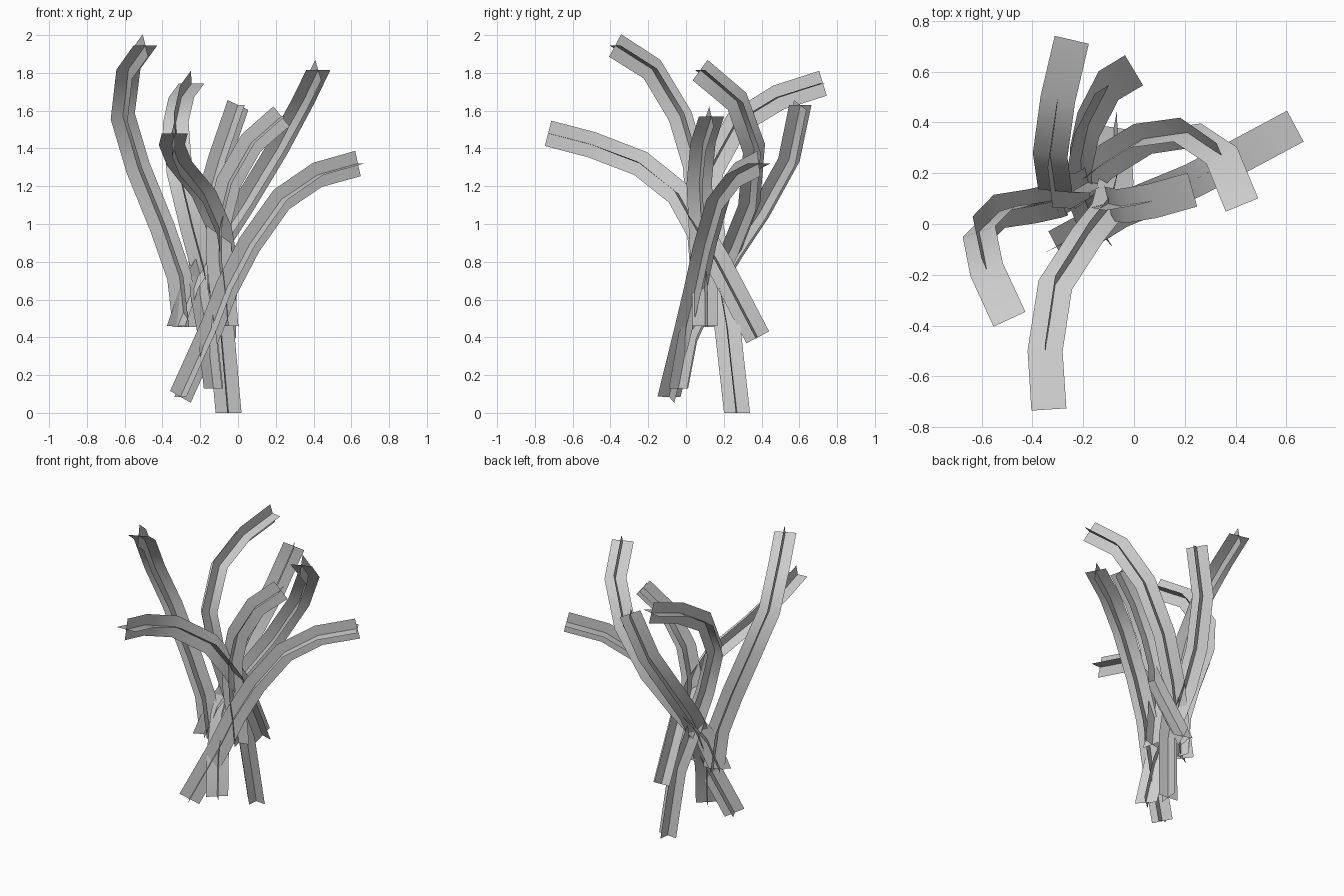
import bpy, bmesh
from mathutils import Vector

if "Cube" in bpy.data.objects:
    bpy.data.objects.remove(bpy.data.objects["Cube"])

HALF = 0.069  # half width of each blade

# Centre lines, listed from tip to base
STEMS = {
    "stem_left_tall": [(-.49, -.375, 1.945), (-.58, -.18, 1.82), (-.61, -.03, 1.57), (-.53, .05, 1.3),
                       (-.4, .07, .98), (-.31, .09, .72), (-.28, .1, .455)],
    "stem_right_tall": [(.425, .075, 1.815), (.345, .27, 1.65), (.21, .36, 1.4), (.035, .335, 1.11),
                        (-.12, .24, .87), (-.25, .13, .66), (-.32, .09, .46)],
    "stem_back_left": [(-.245, .725, 1.745), (-.3, .49, 1.67), (-.33, .27, 1.535), (-.31, .13, 1.28),
                       (-.24, .13, .99), (-.17, .17, .73), (-.09, .22, .45), (-.05, .27, 0)],
    "stem_back": [(0, .605, 1.63), (-.1, .545, 1.34), (-.18, .39, 1.06), (-.21, .25, .85),
                  (-.2, .11, .62), (-.16, .01, .4), (-.13, -.04, .13)],
    "stem_centre": [(.23, .135, 1.57), (.07, .09, 1.43), (-.05, .07, 1.22), (-.1, .08, 1.02),
                    (-.1, .09, .8), (-.08, .1, .63), (-.065, .1, .46)],
    "stem_right_low": [(.635, .385, 1.32), (.42, .27, 1.26), (.23, .17, 1.13), (.06, .1, .89),
                       (-.06, .05, .66), (-.14, 0, .45), (-.305, -.09, .085)],
    "stem_front": [(-.335, -.73, 1.48), (-.35, -.5, 1.42), (-.31, -.24, 1.32), (-.18, -.04, 1.16),
                   (-.1, .06, .98), (-.07, .17, .8), (-.08, .38, .4)],
}


def crossed_stem(name, points):
    """Two blades crossing at right angles, swept along a path without twist."""
    pts = [Vector(p) for p in points]
    bm = bmesh.new()
    side = None
    rows = []
    for i, p in enumerate(pts):
        a = pts[max(i - 1, 0)]
        b = pts[min(i + 1, len(pts) - 1)]
        t = (p - a).normalized() + (b - p).normalized()
        t.normalize()
        # stems that stand nearly upright are cut level at the foot
        if i == len(pts) - 1 and t.z < -0.8 and name not in ("stem_right_low", "stem_front"):
            t = Vector((0, 0, -1))
        if side is None:
            side = t.cross(Vector((0, 0, 1)))
        side = (side - t * side.dot(t)).normalized()
        up = side.cross(t)
        rows.append([[bm.verts.new(p + d * HALF) for d in pair]
                     for pair in ((side, -side), (up, -up))])
    for r, s in zip(rows, rows[1:]):
        for (a, b), (c, d) in zip(r, s):
            bm.faces.new((a, b, d, c)).smooth = True
    mesh = bpy.data.meshes.new(name)
    bm.to_mesh(mesh)
    bm.free()
    bpy.context.collection.objects.link(bpy.data.objects.new(name, mesh))


for stem_name, path in STEMS.items():
    crossed_stem(stem_name, path)
